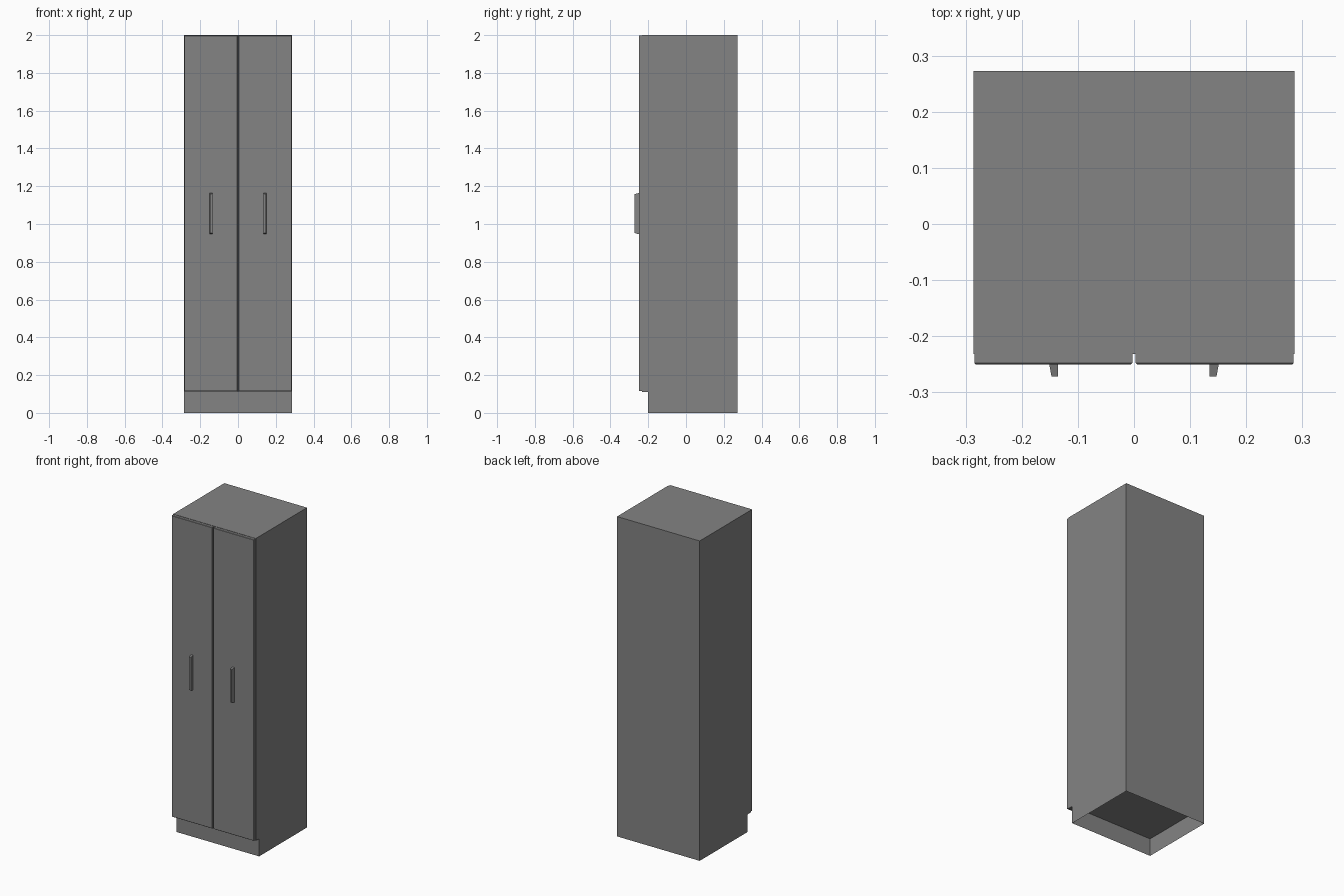
import bpy
import bmesh
from mathutils import Vector

cube = bpy.data.objects.get("Cube")
if cube:
    bpy.data.objects.remove(cube, do_unlink=True)

# Single grey finish
GREY = (0.23, 0.23, 0.23, 1)
grey = bpy.data.materials.new("grey_laminate")
grey.use_nodes = True
grey.diffuse_color = GREY
grey.node_tree.nodes["Principled BSDF"].inputs["Base Color"].default_value = GREY

HALF_W, BACK, FRONT, TOP = 0.286, 0.273, -0.232, 2.0
PLINTH_Y, PLINTH_Z = -0.2, 0.11
DOOR_Y = -0.25


def finish(name, bm):
    """Turn a bmesh into a named grey object."""
    bmesh.ops.recalc_face_normals(bm, faces=bm.faces)
    mesh = bpy.data.meshes.new(name)
    bm.to_mesh(mesh)
    bm.free()
    mesh.materials.append(grey)
    obj = bpy.data.objects.new(name, mesh)
    bpy.context.collection.objects.link(obj)
    return obj


def box(lo, hi):
    """Box between two corners."""
    bm = bmesh.new()
    bmesh.ops.create_cube(bm, size=1)
    lo, hi = Vector(lo), Vector(hi)
    for v in bm.verts:
        v.co = (lo + hi) / 2 + v.co * (hi - lo)
    return bm


# Carcass: side profile with toe kick, extruded across the width
bm = bmesh.new()
profile = [(FRONT, PLINTH_Z), (PLINTH_Y, PLINTH_Z), (PLINTH_Y, 0),
           (BACK, 0), (BACK, TOP), (FRONT, TOP)]
side = bm.faces.new([bm.verts.new((-HALF_W, y, z)) for y, z in profile])
ext = bmesh.ops.extrude_face_region(bm, geom=[side])
verts = [g for g in ext["geom"] if isinstance(g, bmesh.types.BMVert)]
bmesh.ops.translate(bm, verts=verts, vec=(2 * HALF_W, 0, 0))
bmesh.ops.recalc_face_normals(bm, faces=bm.faces)
# Hollow underside inside the plinth
base = min(bm.faces, key=lambda f: f.calc_center_median().z)
bmesh.ops.inset_region(bm, faces=[base], thickness=0.001)
bmesh.ops.translate(bm, verts=base.verts, vec=(0, 0, PLINTH_Z - 0.0005))
finish("carcass", bm)

for label, s in (("left", 1), ("right", -1)):
    # Door slab with softened front edges
    xs = sorted((s * 0.003, s * 0.284))
    bm = box((xs[0], DOOR_Y, 0.115), (xs[1], FRONT, 1.998))
    rim = [e for e in bm.edges if all(v.co.y < DOOR_Y + 0.001 for v in e.verts)]
    bmesh.ops.bevel(bm, geom=rim, offset=0.002, segments=1, affect='EDGES')
    finish(label + "_door", bm)

    # Handle: bar tapering outward, straight on one long side
    xs = sorted((s * 0.135, s * 0.151))
    bm = box((xs[0], -0.272, 0.946), (xs[1], DOOR_Y, 1.164))
    for v in bm.verts:
        if v.co.y < -0.26:
            v.co.z += 0.006 if v.co.z < 1 else -0.006
            if abs(v.co.x) > 0.14:
                v.co.x -= s * 0.004
    finish(label + "_handle", bm)
